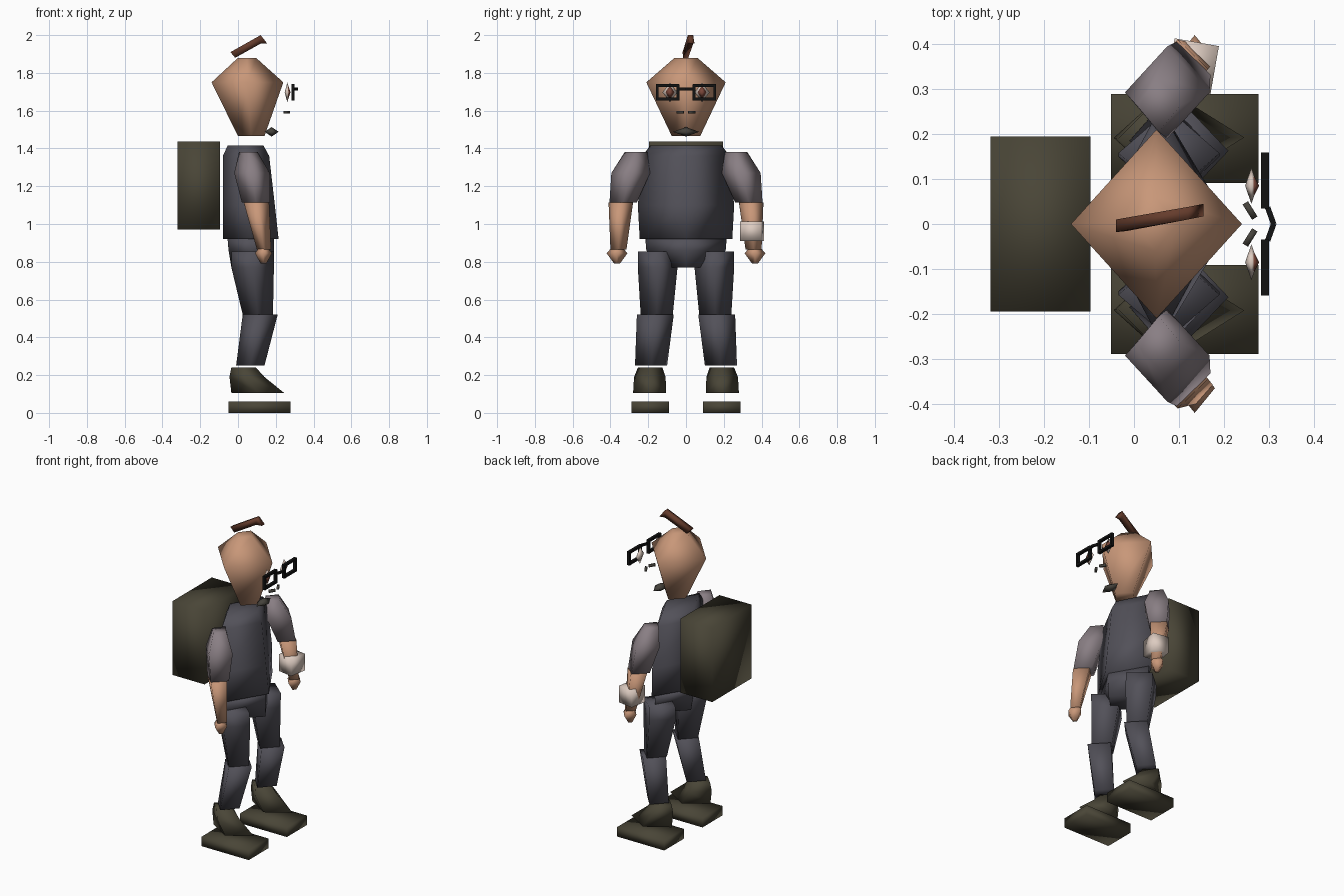
import bpy, bmesh, math
from mathutils import Matrix, Vector

cube = bpy.data.objects.get("Cube")
if cube:
    bpy.data.objects.remove(cube, do_unlink=True)


def material(name, r, g, b):
    m = bpy.data.materials.new(name)
    m.use_nodes = True
    m.diffuse_color = (r, g, b, 1)
    m.node_tree.nodes["Principled BSDF"].inputs["Base Color"].default_value = (r, g, b, 1)
    return m


SKIN = material("skin", .58, .31, .19)
CLOTH = material("dark_cloth", .085, .082, .1)
SLEEVE = material("grey_sleeve", .25, .21, .23)
OLIVE = material("olive_leather", .067, .06, .038)
HAIR = material("brown_hair", .13, .045, .025)
WHITE = material("off_white", .72, .6, .53)
BLACK = material("black_frame", .006, .006, .006)
IRIS = material("brown_iris", .19, .06, .04)
GREY = material("dark_grey", .06, .055, .045)


def finish(name, bm, mat, smooth=True):
    bmesh.ops.recalc_face_normals(bm, faces=bm.faces[:])
    me = bpy.data.meshes.new(name)
    bm.to_mesh(me)
    bm.free()
    me.materials.append(mat)
    for p in me.polygons:
        p.use_smooth = smooth
    ob = bpy.data.objects.new(name, me)
    bpy.context.collection.objects.link(ob)
    return ob


def loft(name, rings, mat):
    """Four-sided diamond loft; ring = (z, x back, x front, y low, y high)."""
    bm = bmesh.new()
    loops = []
    for z, x0, x1, y0, y1 in rings:
        cx, cy = (x0 + x1) / 2, (y0 + y1) / 2
        pts = [(x1, cy), (cx, y1), (x0, cy), (cx, y0)]
        loops.append([bm.verts.new((x, y, z)) for x, y in pts])
    for a, b in zip(loops, loops[1:]):
        for i in range(4):
            j = (i + 1) % 4
            bm.faces.new((a[i], a[j], b[j], b[i]))
    bm.faces.new(loops[0])
    bm.faces.new(loops[-1])
    return finish(name, bm, mat)


def box(name, centre, size, mat, turn=0, smooth=True):
    bm = bmesh.new()
    bmesh.ops.create_cube(bm, size=1)
    m = Matrix.Translation(centre) @ Matrix.Rotation(turn, 4, 'Z') @ Matrix.Diagonal((*size, 1))
    bmesh.ops.transform(bm, matrix=m, verts=bm.verts[:])
    return finish(name, bm, mat, smooth)


def gem(name, centre, radii, mat):
    """Octahedron with separate radii."""
    bm = bmesh.new()
    c = Vector(centre)
    for axis in range(3):
        for s in (-1, 1):
            v = Vector((0, 0, 0))
            v[axis] = s * radii[axis]
            bm.verts.new(c + v)
    bmesh.ops.convex_hull(bm, input=bm.verts[:])
    return finish(name, bm, mat)


def side_loft(name, s, rings, mat):
    """Diamond loft on one side of the body; y is given as distance outward."""
    return loft(name, [(z, a, b, s * y0, s * y1) for z, a, b, y0, y1 in rings], mat)


# Head, torso and hips
loft("head", [(1.465, 0, .14, -.075, .075), (1.75, -.14, .24, -.21, .21),
              (1.88, 0, .095, -.06, .06)], SKIN)
loft("torso", [(.92, -.08, .215, -.245, .245), (1.1, -.08, .195, -.255, .255),
               (1.36, -.08, .165, -.23, .23), (1.415, -.055, .135, -.19, .19)], CLOTH)
loft("hips", [(.77, -.035, .19, -.11, .11), (.86, -.05, .19, -.21, .21),
              (.92, -.055, .19, -.215, .215)], CLOTH)
box("backpack", (-.208, 0, 1.203), (.223, .39, .465), OLIVE)

# Hair tuft: a flat stalk with a bent tip, leaning to the left
bm = bmesh.new()
outline = [(-.04, 1.91), (.12, 2.0), (.155, 1.955), (.12, 1.955), (-.015, 1.88)]
left, right = [[bm.verts.new((x, .1 * x + .01 * x / .1 * (x > .1) + h, z)) for x, z in outline]
               for h in (.014, -.014)]
bm.faces.new(left)
bm.faces.new(right)
for i in range(5):
    j = (i + 1) % 5
    bm.faces.new((left[i], left[j], right[j], right[i]))
finish("hair_tuft", bm, HAIR)

# Limbs and face parts, one pass for each side
for side, s in (("right", -1), ("left", 1)):
    side_loft(side + "_sleeve", s, [(1.115, .02, .17, .26, .405), (1.27, -.02, .168, .19, .395),
                                    (1.38, .005, .105, .205, .325)], SLEEVE)
    side_loft(side + "_forearm", s, [(.865, .1, .175, .315, .4), (1.115, .03, .165, .28, .41)], SKIN)
    side_loft(side + "_hand", s, [(.79, .12, .15, .35, .38), (.845, .09, .18, .31, .42),
                                  (.88, .115, .155, .34, .39)], SKIN)
    side_loft(side + "_thigh", s, [(.52, .025, .185, .07, .24), (.77, -.035, .19, .045, .255),
                                   (.855, -.035, .19, .06, .255)], CLOTH)
    side_loft(side + "_shin", s, [(.25, -.01, .14, .1, .27), (.52, .025, .21, .065, .26)], CLOTH)
    side_loft(side + "_boot", s, [(.105, -.035, .245, .105, .28), (.19, -.045, .14, .108, .275),
                                  (.24, -.035, .095, .125, .255)], OLIVE)
    box(side + "_sole", (.113, s * .19, .03), (.328, .198, .06), OLIVE)

    gem(side + "_eye", (.261, s * .085, 1.697), (.014, .04, .052), WHITE)
    gem(side + "_iris", (.266, s * .085, 1.697), (.012, .025, .036), IRIS)
    box(side + "_moustache", (.258, s * .03, 1.592), (.04, .014, .014), GREY, s * math.radians(-58))

    # Glasses rim
    for end, z in (("top", 1.733), ("bottom", 1.662)):
        box(f"{side}_rim_{end}", (.291, s * .097, z), (.018, .122, .014), BLACK, 0, False)
    for end, y in (("inner", .042), ("outer", .152)):
        box(f"{side}_rim_{end}", (.291, s * y, 1.697), (.018, .014, .085), BLACK, 0, False)
    box(side + "_bridge", (.304, s * .018, 1.715), (.012, .04, .014), BLACK, s * math.radians(20), False)

gem("mouth", (.178, 0, 1.488), (.037, .07, .025), GREY)
band = box("wristband", (.13, .35, .962), (.1, .11, .105), WHITE, math.radians(-10))
